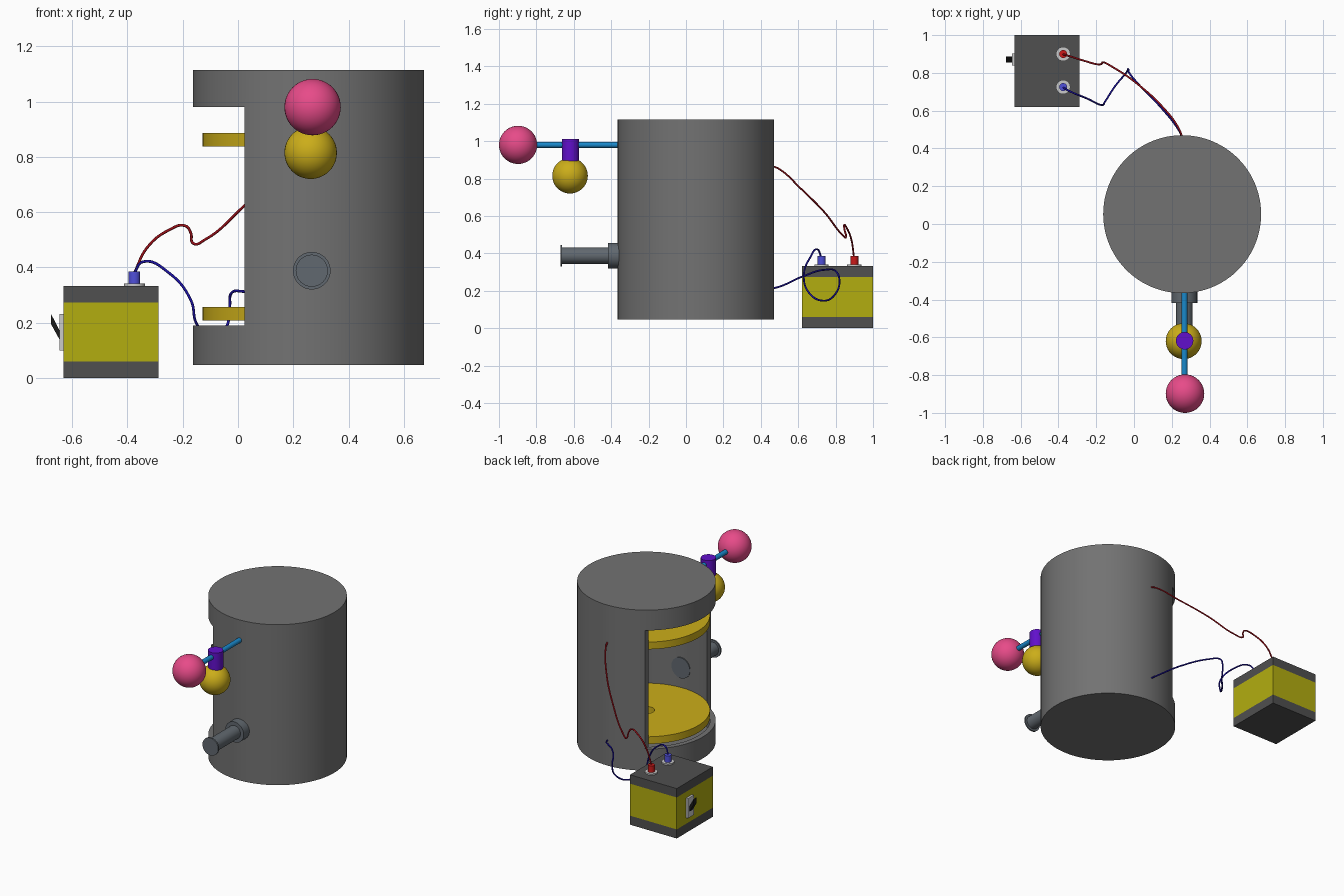
import bpy, bmesh, math
from mathutils import Vector

if "Cube" in bpy.data.objects:
    bpy.data.objects.remove(bpy.data.objects["Cube"])

CX, CY = 0.255, 0.052          # chamber axis


def mat(name, rgb):
    m = bpy.data.materials.new(name)
    m.diffuse_color = (*rgb, 1)
    m.use_nodes = True
    m.node_tree.nodes["Principled BSDF"].inputs["Base Color"].default_value = m.diffuse_color
    return m


GREY = mat("chamber_grey", (0.17, 0.17, 0.17))
DARK = mat("case_grey", (0.08, 0.08, 0.08))
STEEL = mat("steel", (0.12, 0.14, 0.16))
LIGHT = mat("light_grey", (0.6, 0.6, 0.6))
BLACK = mat("black", (0.01, 0.01, 0.01))
BRASS = mat("brass", (0.6, 0.42, 0.01))
YELLOW = mat("case_yellow", (0.45, 0.42, 0.005))
PINK = mat("pink", (0.8, 0.07, 0.25))
BLUE = mat("rod_blue", (0.01, 0.25, 0.6))
PURPLE = mat("purple", (0.12, 0.005, 0.6))
RED = mat("red", (0.6, 0.01, 0.01))
TERMINAL_BLUE = mat("terminal_blue", (0.08, 0.08, 0.7))
WIRE_RED = mat("wire_red", (0.35, 0.005, 0.01))
WIRE_BLUE = mat("wire_blue", (0.01, 0.005, 0.35))


def finish(name, bm, material, smooth=True):
    bmesh.ops.recalc_face_normals(bm, faces=bm.faces)
    me = bpy.data.meshes.new(name)
    bm.to_mesh(me)
    bm.free()
    ob = bpy.data.objects.new(name, me)
    bpy.context.collection.objects.link(ob)
    if material:
        me.materials.append(material)
    if smooth:
        bpy.ops.object.select_all(action='DESELECT')
        ob.select_set(True)
        bpy.context.view_layer.objects.active = ob
        bpy.ops.object.shade_smooth_by_angle(angle=math.radians(35))
    return ob


def lathe(name, profile, loc, material, axis='Z', steps=64, closed=False):
    """Revolve (radius, height) points about z, or about y for axis 'Y'."""
    bm = bmesh.new()
    vs = [bm.verts.new((r, 0, h)) for r, h in profile]
    pairs = list(zip(vs, vs[1:])) + ([(vs[-1], vs[0])] if closed else [])
    edges = [bm.edges.new(p) for p in pairs]
    bmesh.ops.spin(bm, geom=vs + edges, cent=(0, 0, 0), axis=(0, 0, 1),
                   angle=math.tau, steps=steps, use_duplicate=False)
    bmesh.ops.remove_doubles(bm, verts=bm.verts, dist=1e-5)
    for v in bm.verts:
        x, y, z = v.co
        v.co = Vector((x, z, -y) if axis == 'Y' else (x, y, z)) + Vector(loc)
    return finish(name, bm, material)


def rod(name, r, a, b, loc, material, axis='Z', steps=32):
    return lathe(name, [(0, a), (r, a), (r, b), (0, b)], loc, material, axis, steps)


def box(name, lo, hi, material):
    bm = bmesh.new()
    bmesh.ops.create_cube(bm, size=1)
    for v in bm.verts:
        v.co = [l + (c + 0.5) * (h - l) for l, h, c in zip(lo, hi, v.co)]
    return finish(name, bm, material, False)


def ball(name, r, loc, material):
    bm = bmesh.new()
    bmesh.ops.create_uvsphere(bm, u_segments=40, v_segments=24, radius=r)
    bmesh.ops.translate(bm, verts=bm.verts, vec=loc)
    return finish(name, bm, material)


def wire(name, pts, material):
    cu = bpy.data.curves.new(name, 'CURVE')
    cu.dimensions = '3D'
    cu.bevel_depth = 0.005
    cu.bevel_resolution = 2
    cu.resolution_u = 8
    sp = cu.splines.new('BEZIER')
    sp.bezier_points.add(len(pts) - 1)
    for bp, p in zip(sp.bezier_points, pts):
        bp.co = p
        bp.handle_left_type = bp.handle_right_type = 'AUTO'
    cu.materials.append(material)
    ob = bpy.data.objects.new(name, cu)
    bpy.context.collection.objects.link(ob)


# hollow chamber with a window on its left side
chamber = lathe("chamber", [(0, 0.047), (0.418, 0.047), (0.418, 1.115), (0, 1.115)],
                (CX, CY, 0), GREY, steps=96)
cavity = rod("cavity_cutter", 0.385, 0.085, 1.08, (CX, CY, 0), None, steps=96)
window = box("window_cutter", (-0.4, -0.5, 0.19), (0.023, 0.6, 0.98), None)
for cutter in (cavity, window):
    mod = chamber.modifiers.new(cutter.name, 'BOOLEAN')
    mod.object = cutter
    mod.solver = 'EXACT'
    bpy.context.view_layer.objects.active = chamber
    bpy.ops.object.modifier_apply(modifier=mod.name)
    bpy.data.objects.remove(cutter)

# charged plates with a centre hole
for name, z in (("lower_plate", 0.208), ("upper_plate", 0.838)):
    lathe(name, [(0.05, z), (0.383, z), (0.383, z + 0.048), (0.05, z + 0.048)],
          (CX, CY, 0), BRASS, steps=96, closed=True)

# microscope: eyepiece, tube and collar through the wall
lathe("microscope", [(0, -0.672), (0.058, -0.672), (0.058, -0.662), (0.044, -0.662),
                     (0.044, -0.418), (0.068, -0.418), (0.068, -0.325), (0, -0.325)],
      (0.267, 0, 0.388), STEEL, axis='Y', steps=48)

# atomiser: squeeze bulb, tube, neck and oil flask
ball("squeeze_bulb", 0.102, (0.27, -0.898, 0.98), PINK)
rod("spray_tube", 0.016, -0.85, -0.31, (0.267, 0, 0.98), BLUE, axis='Y')
rod("flask_neck", 0.046, 0.86, 1.012, (0.268, -0.618, 0), PURPLE)
ball("oil_flask", 0.095, (0.263, -0.62, 0.815), BRASS)

# battery case in three bands
for name, a, b, m in (("case_bottom", 0, 0.06, DARK), ("case_middle", 0.06, 0.273, YELLOW),
                      ("case_top", 0.273, 0.332, DARK)):
    box(name, (-0.632, 0.62, a), (-0.288, 1.0, b), m)

# terminals
for name, y, m in (("red_terminal", 0.9, RED), ("blue_terminal", 0.725, TERMINAL_BLUE)):
    rod(name + "_washer", 0.038, 0.33, 0.341, (-0.375, y, 0), LIGHT)
    rod(name, 0.021, 0.335, 0.385, (-0.375, y, 0), m)

# switch plate and tilted rocker
box("switch_plate", (-0.646, 0.84, 0.1), (-0.631, 0.902, 0.232), LIGHT)
bm = bmesh.new()
prof = [(-0.677, 0.232), (-0.645, 0.17), (-0.645, 0.137), (-0.677, 0.195)]
face = bm.faces.new([bm.verts.new((x, 0.854, z)) for x, z in prof])
ext = bmesh.ops.extrude_face_region(bm, geom=[face])
bmesh.ops.translate(bm, vec=(0, 0.033, 0),
                    verts=[g for g in ext["geom"] if isinstance(g, bmesh.types.BMVert)])
finish("switch_rocker", bm, BLACK, False)

# leads from the terminals to the back of the chamber
wire("red_wire", [(-0.375, 0.898, 0.38), (-0.33, 0.885, 0.47), (-0.25, 0.86, 0.535),
                  (-0.19, 0.845, 0.55), (-0.171, 0.848, 0.525), (-0.162, 0.856, 0.487),
                  (-0.12, 0.835, 0.5), (0.02, 0.74, 0.62), (0.16, 0.61, 0.75),
                  (0.24, 0.5, 0.85), (0.255, 0.46, 0.868)], WIRE_RED)
wire("blue_wire", [(-0.375, 0.723, 0.38), (-0.345, 0.705, 0.42), (-0.25, 0.665, 0.38),
                   (-0.17, 0.63, 0.28), (-0.152, 0.65, 0.2), (-0.1, 0.73, 0.147),
                   (-0.042, 0.8, 0.185), (-0.03, 0.82, 0.26), (-0.025, 0.8, 0.305),
                   (0.015, 0.75, 0.313), (0.14, 0.62, 0.275), (0.235, 0.5, 0.222),
                   (0.255, 0.46, 0.212)], WIRE_BLUE)
